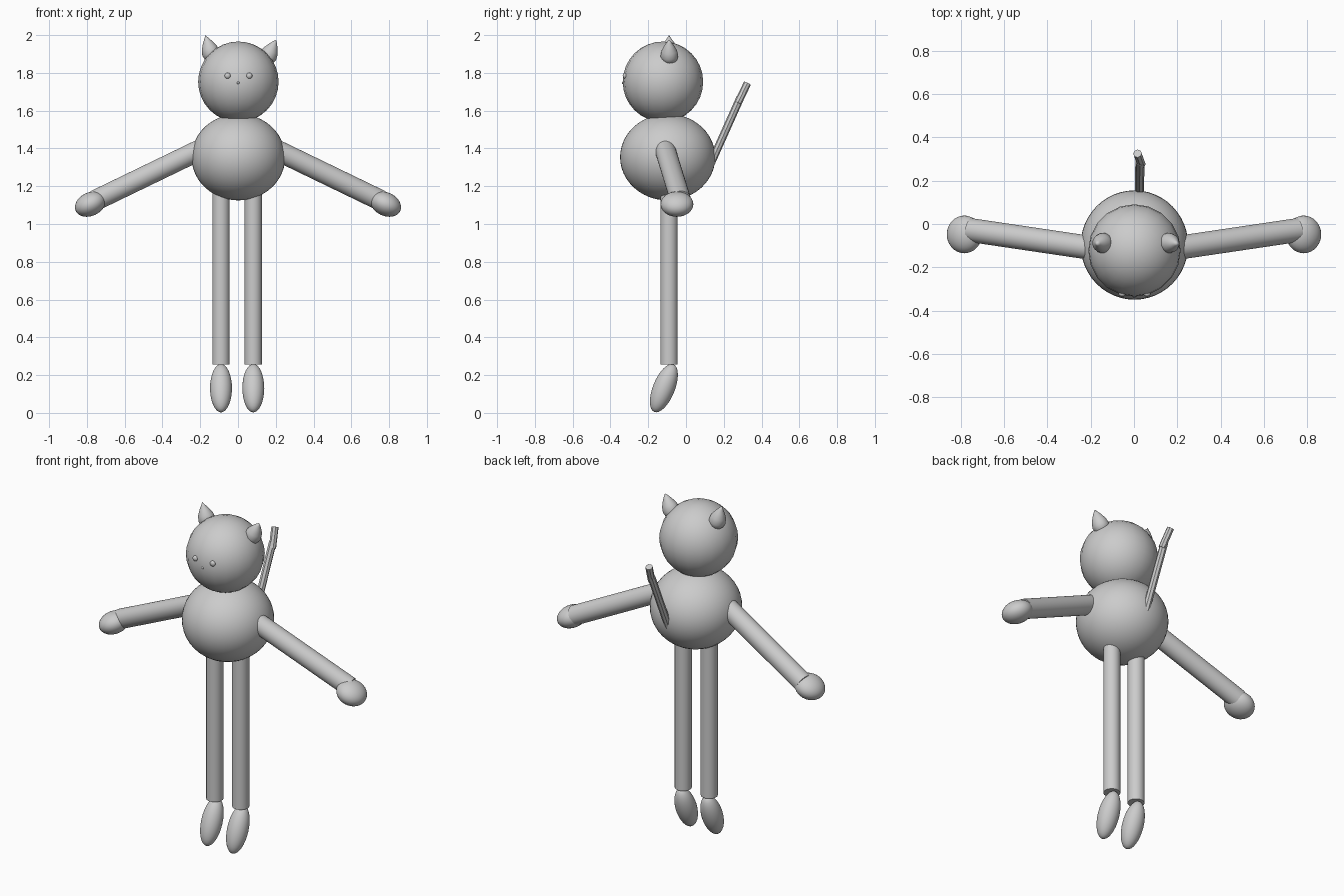
import bpy, bmesh, math
from mathutils import Vector, Matrix

if "Cube" in bpy.data.objects:
    bpy.data.objects.remove(bpy.data.objects["Cube"], do_unlink=True)

GREY = (0.6, 0.6, 0.6, 1)
grey = bpy.data.materials.new("plain_grey")
grey.use_nodes = True
grey.diffuse_color = GREY
grey.node_tree.nodes["Principled BSDF"].inputs["Base Color"].default_value = GREY


def finish(name, bm, matrix, smooth=True):
    mesh = bpy.data.meshes.new(name)
    bm.to_mesh(mesh)
    bm.free()
    mesh.materials.append(grey)
    obj = bpy.data.objects.new(name, mesh)
    obj.matrix_world = matrix
    bpy.context.collection.objects.link(obj)
    if smooth:
        bpy.ops.object.select_all(action='DESELECT')
        obj.select_set(True)
        bpy.context.view_layer.objects.active = obj
        bpy.ops.object.shade_smooth_by_angle(angle=math.radians(40))
    return obj


def ellipsoid(name, centre, radii, axis=(0, 0, 1), segs=32, rings=16):
    """Ellipsoid whose local z points along axis."""
    bm = bmesh.new()
    bmesh.ops.create_uvsphere(bm, u_segments=segs, v_segments=rings, radius=1)
    bmesh.ops.scale(bm, vec=radii, verts=bm.verts)
    return finish(name, bm, frame(centre, axis))


def frame(centre, axis):
    turn = Vector((0, 0, 1)).rotation_difference(Vector(axis).normalized())
    return Matrix.Translation(centre) @ turn.to_matrix().to_4x4()


def rod(name, start, end, radius, sides=32, smooth=True):
    start, end = Vector(start), Vector(end)
    bm = bmesh.new()
    bmesh.ops.create_cone(bm, cap_ends=True, segments=sides, radius1=radius,
                          radius2=radius, depth=(end - start).length)
    return finish(name, bm, frame((start + end) / 2, end - start), smooth)


def teardrop(name, centre, tip):
    """Lathed ear: round below, pointed at the tip."""
    centre, tip = Vector(centre), Vector(tip)
    profile = [(0, -.05), (.025, -.042), (.041, -.022), (.047, 0),
               (.041, .03), (.025, .06), (.012, .08)]
    bm = bmesh.new()
    pts = [bm.verts.new((r, 0, z)) for r, z in profile]
    pts.append(bm.verts.new((0, 0, (tip - centre).length)))
    edges = [bm.edges.new(pair) for pair in zip(pts, pts[1:])]
    bmesh.ops.spin(bm, geom=pts + edges, cent=(0, 0, 0), axis=(0, 0, 1),
                   angle=math.tau, steps=24)
    bmesh.ops.remove_doubles(bm, verts=bm.verts, dist=0.0005)
    bmesh.ops.recalc_face_normals(bm, faces=bm.faces)
    return finish(name, bm, frame(centre, tip - centre))


# Body and head
ellipsoid("body", (.002, -.097, 1.354), (.248, .252, .229), segs=48, rings=24)
ellipsoid("head", (.002, -.122, 1.753), (.213, .213, .213), segs=20, rings=16)

# Face
ellipsoid("nose", (.001, -.333, 1.747), (.007, .007, .007), segs=12, rings=8)
for side, x in (("right", -.055), ("left", .06)):
    ellipsoid(side + "_eye", (x, -.323, 1.785), (.016, .012, .016), segs=16, rings=10)

# Ears lean slightly differently on each side
teardrop("right_ear", (-.144, -.088, 1.905), (-.173, -.09, 2.0))
teardrop("left_ear", (.16, -.088, 1.89), (.202, -.09, 1.975))

# Limbs
for side, s in (("right", -1), ("left", 1)):
    rod(side + "_arm", (s * .12, -.122, 1.432), (s * .755, -.028, 1.125), .055)
    ellipsoid(side + "_hand", (s * .782, -.048, 1.105), (.062, .087, .085),
              axis=(s * .9, 0, -.43))
    x = -.09 if s < 0 else .081
    rod(side + "_leg", (x, -.09, .257), (x, -.09, 1.3), .046)
    ellipsoid(side + "_foot", (x, -.117, .131), (.058, .058, .136), axis=(0, .374, .927))

# Bent, faceted tail
rod("tail_base", (.025, .10, 1.25), (.027, .288, 1.67), .021, sides=8, smooth=False)
rod("tail_tip", (.034, .275, 1.64), (.016, .325, 1.745), .02, sides=8, smooth=False)
